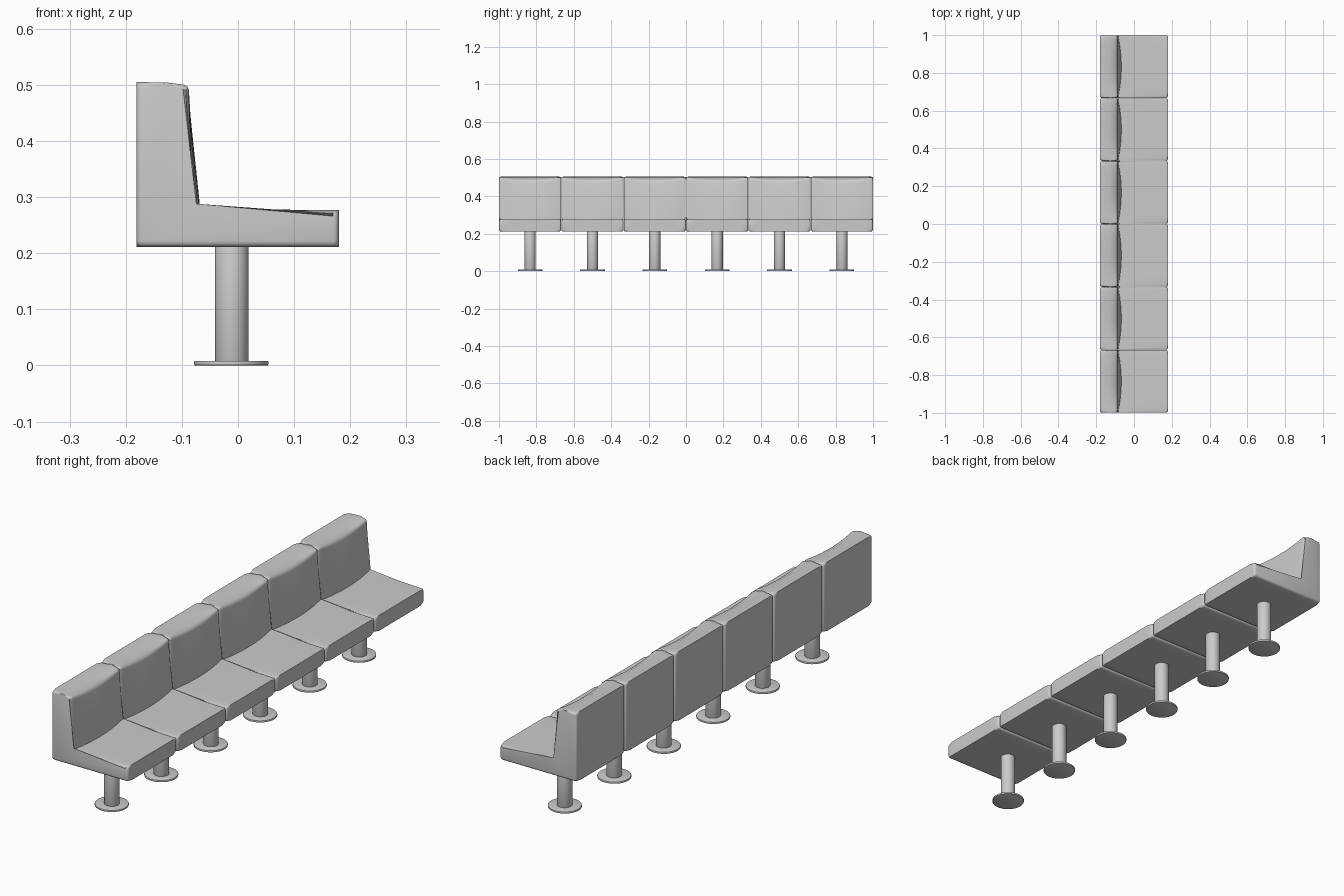
import bpy, bmesh, math

if "Cube" in bpy.data.objects:
    bpy.data.objects.remove(bpy.data.objects["Cube"])

COUNT = 6
PITCH = 2.0 / COUNT
WIDTH = PITCH - 0.002
STEPS = 12


def profile(t):
    """L-shaped side section; t = 0 at the sides, 1 in the middle of the seat."""
    return [(-0.181, 0.211), (0.18, 0.211), (0.18, 0.277),
            (-0.085 + 0.018 * t, 0.277), (-0.087 - 0.002 * t, 0.502 - 0.018 * t),
            (-0.125, 0.504 - 0.001 * t), (-0.181, 0.505)]


def finish(name, bm, loc):
    bmesh.ops.recalc_face_normals(bm, faces=bm.faces)
    me = bpy.data.meshes.new(name)
    bm.to_mesh(me)
    bm.free()
    ob = bpy.data.objects.new(name, me)
    ob.location = loc
    bpy.context.collection.objects.link(ob)
    bpy.ops.object.select_all(action='DESELECT')
    bpy.context.view_layer.objects.active = ob
    ob.select_set(True)
    bpy.ops.object.shade_smooth_by_angle(angle=math.radians(40))
    return ob


def make_seat(name, y):
    bm = bmesh.new()
    rows = []
    for i in range(STEPS + 1):
        u = 2 * i / STEPS - 1
        rows.append([bm.verts.new((x, u * WIDTH / 2, z)) for x, z in profile(1 - u * u)])
    n = len(rows[0])
    for a, b in zip(rows, rows[1:]):
        for k in range(n):
            j = (k + 1) % n
            bm.faces.new((a[k], a[j], b[j], b[k]))
    bm.faces.new(rows[0])
    bm.faces.new(rows[-1][::-1])
    # round the outer edges: side outlines plus all long corners except the inner one
    edges = []
    for row in (rows[0], rows[-1]):
        edges += [bm.edges.get((row[k], row[(k + 1) % n])) for k in range(n)]
    for a, b in zip(rows, rows[1:]):
        edges += [bm.edges.get((a[k], b[k])) for k in (0, 1, 2, 4, 6)]
    bmesh.ops.bevel(bm, geom=edges, offset=0.011, segments=4, profile=0.5,
                    affect='EDGES', clamp_overlap=True)
    return finish(name, bm, (0, y, 0))


def make_disc(name, x, y, r, z0, z1, bevel):
    bm = bmesh.new()
    bmesh.ops.create_cone(bm, cap_ends=True, segments=32, radius1=r, radius2=r, depth=z1 - z0)
    rim = [e for e in bm.edges if abs(e.verts[0].co.z - e.verts[1].co.z) < 1e-5]
    bmesh.ops.bevel(bm, geom=rim, offset=bevel, segments=2, profile=0.5, affect='EDGES')
    return finish(name, bm, (x, y, (z0 + z1) / 2))


# row of seats, each on a pedestal
for i in range(COUNT):
    y = -1 + PITCH * (i + 0.5)
    make_seat(f"seat_{i + 1}", y)
    make_disc(f"post_{i + 1}", -0.011, y, 0.03, 0.006, 0.215, 0.003)
    make_disc(f"base_plate_{i + 1}", -0.012, y, 0.066, 0.0, 0.008, 0.0015)
